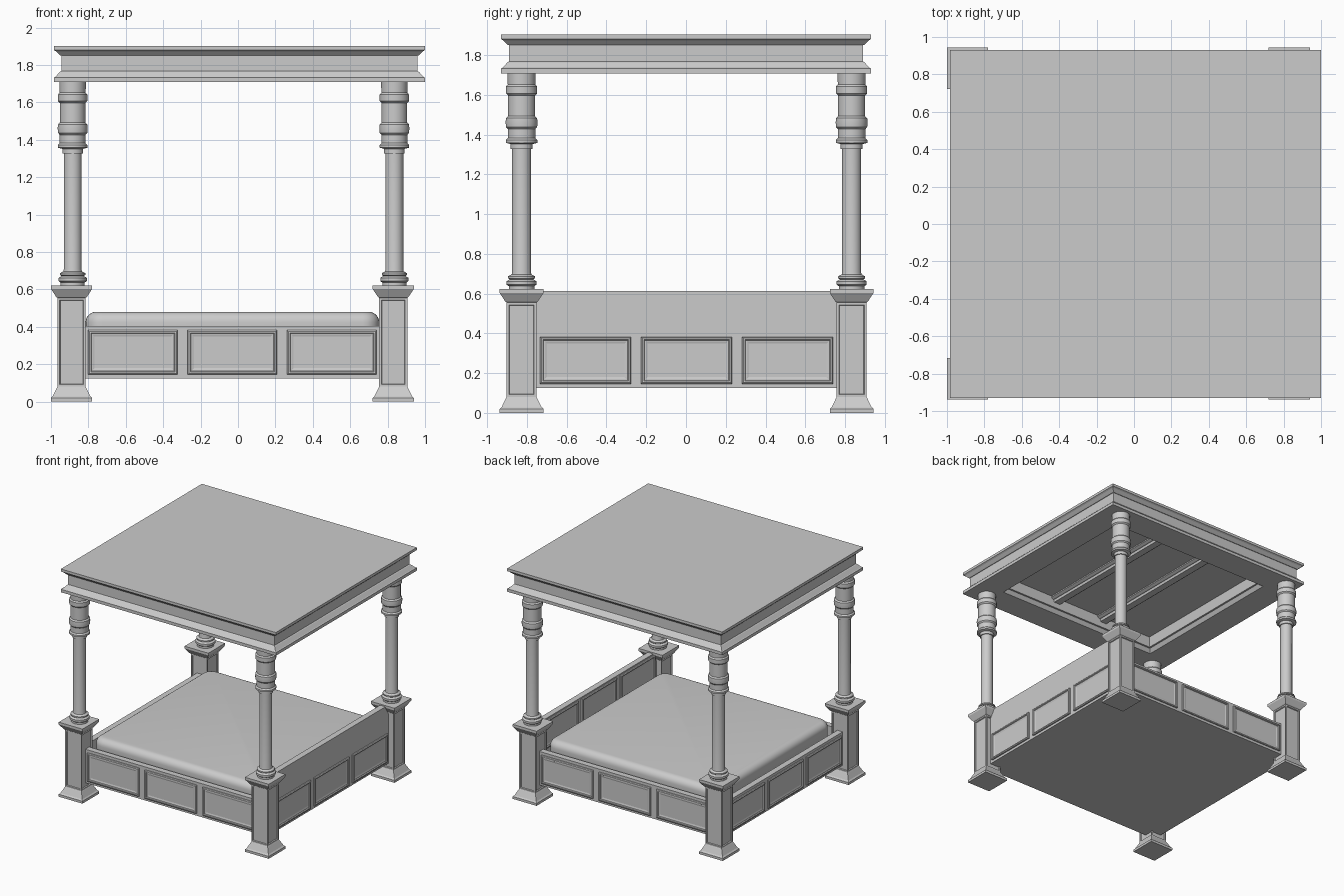
import bpy, bmesh, math
from mathutils import Matrix

if "Cube" in bpy.data.objects:
    bpy.data.objects.remove(bpy.data.objects["Cube"])

grey = bpy.data.materials.new("plain_grey")
grey.use_nodes = True
tone = (0.6, 0.6, 0.6, 1)
grey.diffuse_color = tone
grey.node_tree.nodes["Principled BSDF"].inputs["Base Color"].default_value = tone

CX, CY = -0.03, 0.003         # centre of the bed frame
POST_X, POST_Y = 0.86, 0.83
RAIL_Y, RAIL_IN = 0.84, 0.79  # faces of the long rails, from the frame centre
END_X, END_IN = 0.885, 0.835  # faces of the head and foot boards
BOTTOM = 0.125


def finish(name, bm, smooth=False):
    bmesh.ops.recalc_face_normals(bm, faces=bm.faces)
    mesh = bpy.data.meshes.new(name)
    bm.to_mesh(mesh)
    bm.free()
    mesh.materials.append(grey)
    ob = bpy.data.objects.new(name, mesh)
    bpy.context.collection.objects.link(ob)
    if smooth:
        bpy.ops.object.select_all(action='DESELECT')
        ob.select_set(True)
        bpy.context.view_layer.objects.active = ob
        bpy.ops.object.shade_smooth_by_angle(angle=math.radians(35))
    return ob


def loft(rings, sides=4):
    """Closed solid through rings of (half x, half y, z)."""
    bm = bmesh.new()
    loops = []
    k = math.sqrt(2) if sides == 4 else 1
    for rx, ry, z in rings:
        angles = [math.tau * (i + 0.5) / sides for i in range(sides)]
        loops.append([bm.verts.new((k * rx * math.cos(a), k * ry * math.sin(a), z)) for a in angles])
    for low, high in zip(loops, loops[1:]):
        for i in range(sides):
            j = (i + 1) % sides
            bm.faces.new((low[i], low[j], high[j], high[i]))
    bm.faces.new(loops[0][::-1])
    bm.faces.new(loops[-1])
    bmesh.ops.recalc_face_normals(bm, faces=bm.faces)
    bm.normal_update()
    return bm


def box(name, x, y, z):
    """Box with x and y measured from the frame centre."""
    bm = loft([((x[1] - x[0]) / 2, (y[1] - y[0]) / 2, h) for h in z])
    bm.transform(Matrix.Translation((CX + sum(x) / 2, CY + sum(y) / 2, 0)))
    return finish(name, bm)


# Corner posts: square pedestal with sunken panels, then a turned column
PEDESTAL = [(0.11, 0), (0.11, 0.02), (0.1, 0.03), (0.078, 0.075), (0.075, 0.08),
            (0.075, 0.555), (0.082, 0.56), (0.108, 0.6), (0.11, 0.603), (0.11, 0.622)]
COLUMN = [(0.065, 0.615), (0.065, 0.637), (0.076, 0.645), (0.076, 0.662), (0.06, 0.672),
          (0.068, 0.677), (0.068, 0.687), (0.05, 0.697), (0.048, 0.707), (0.048, 1.327),
          (0.056, 1.327), (0.056, 1.352), (0.08, 1.358), (0.08, 1.372), (0.07, 1.382),
          (0.07, 1.427), (0.079, 1.437), (0.081, 1.462), (0.079, 1.482), (0.069, 1.492),
          (0.069, 1.597), (0.079, 1.607), (0.079, 1.642), (0.07, 1.652), (0.072, 1.72)]

for sx, side in ((-1, "foot"), (1, "head")):
    for sy, end in ((-1, "front"), (1, "back")):
        place = Matrix.Translation((CX + sx * POST_X, CY + sy * POST_Y, 0))
        bm = loft([(r, r, z) for r, z in PEDESTAL])
        shafts = [f for f in bm.faces if f.calc_area() > 0.06]
        bmesh.ops.inset_individual(bm, faces=shafts, thickness=0.016)
        bmesh.ops.inset_individual(bm, faces=shafts, thickness=0.005, depth=-0.008)
        bm.transform(place)
        finish(f"{side}_{end}_pedestal", bm)
        bm = loft([(r, r, z) for r, z in COLUMN], 24)
        bm.transform(place @ Matrix.Translation((0.006, 0, 0)))
        finish(f"{side}_{end}_column", bm, True)

# Boards round the bed, with a tall one at the head, and the base
for s, end in ((-1, "front"), (1, "back")):
    box(f"{end}_rail", (-POST_X, POST_X), sorted((s * RAIL_Y, s * RAIL_IN)), (BOTTOM, 0.405))
for s, end, top in ((-1, "foot", 0.405), (1, "head", 0.612)):
    box(f"{end}board", sorted((s * END_X, s * END_IN)), (-POST_Y, POST_Y), (BOTTOM, top))
box("bed_base", (-END_IN, END_IN), (-RAIL_IN, RAIL_IN), (BOTTOM, 0.2))


# Moulded panels, three to a board; direction is the way they face
def panels(name, direction, distance, width, pitch, z):
    for i in (-1, 0, 1):
        steps = [(0, -0.01), (0, 0.01), (0.006, 0.015), (0.014, 0.015),
                 (0.018, 0.008), (0.024, 0.008), (0.034, 0.005)]
        bm = loft([(width / 2 - inset, 0.118 - inset, out) for inset, out in steps])
        bm.transform(Matrix.Translation((CX, CY, z))
                     @ Matrix.Rotation(math.radians(direction), 4, 'Z')
                     @ Matrix.Translation((i * pitch, -distance, 0))
                     @ Matrix.Rotation(math.pi / 2, 4, 'X'))
        finish(f"{name}_panel_{i + 2}", bm)


panels("front", 0, RAIL_Y, 0.478, 0.532, 0.264)
panels("back", 180, RAIL_Y, 0.478, 0.532, 0.264)
panels("head", 90, END_X, 0.458, 0.508, 0.264)
panels("foot", -90, END_X, 0.458, 0.508, 0.264)
panels("headboard_inside", -90, -END_IN, 0.458, 0.508, 0.483)

# Mattress with a soft rounded edge
mattress = box("mattress", (-0.785, 0.785), (-0.77, 0.77), (0.2, 0.48))
bm = bmesh.new()
bm.from_mesh(mattress.data)
upright = [e for e in bm.edges if abs(e.verts[0].co.z - e.verts[1].co.z) > 0.1]
bmesh.ops.bevel(bm, geom=upright, offset=0.09, segments=6, profile=0.5, affect='EDGES')
rim = [e for e in bm.edges if min(v.co.z for v in e.verts) > 0.47]
bmesh.ops.bevel(bm, geom=rim, offset=0.055, segments=6, profile=0.5, affect='EDGES')
bm.to_mesh(mattress.data)
bm.free()
for face in mattress.data.polygons:
    face.use_smooth = True

# Canopy: cornice outside, stepped coffer underneath
CANOPY_X = 0.0075
CORNICE = [(0, 1.902), (0, 1.88), (0.012, 1.873), (0.035, 1.85), (0.04, 1.85),
           (0.04, 1.768), (0.032, 1.763), (0.008, 1.736), (0, 1.733), (0, 1.708),
           (0.23, 1.708), (0.25, 1.74), (0.265, 1.74), (0.28, 1.82)]
bm = loft([(0.9925 - i, 0.93 - i, z) for i, z in CORNICE])
bm.transform(Matrix.Translation((CANOPY_X, 0, 0)))
finish("canopy", bm)

# Cross beams with stepped sides dividing the coffer
for i in (-1, 1):
    bm = loft([(0.065, 0.66, 1.825), (0.065, 0.66, 1.81), (0.045, 0.66, 1.8),
               (0.035, 0.66, 1.8), (0.03, 0.66, 1.78)])
    bm.transform(Matrix.Translation((CANOPY_X + i * 0.24, 0, 0)))
    finish(f"coffer_beam_{(i + 3) // 2}", bm)
